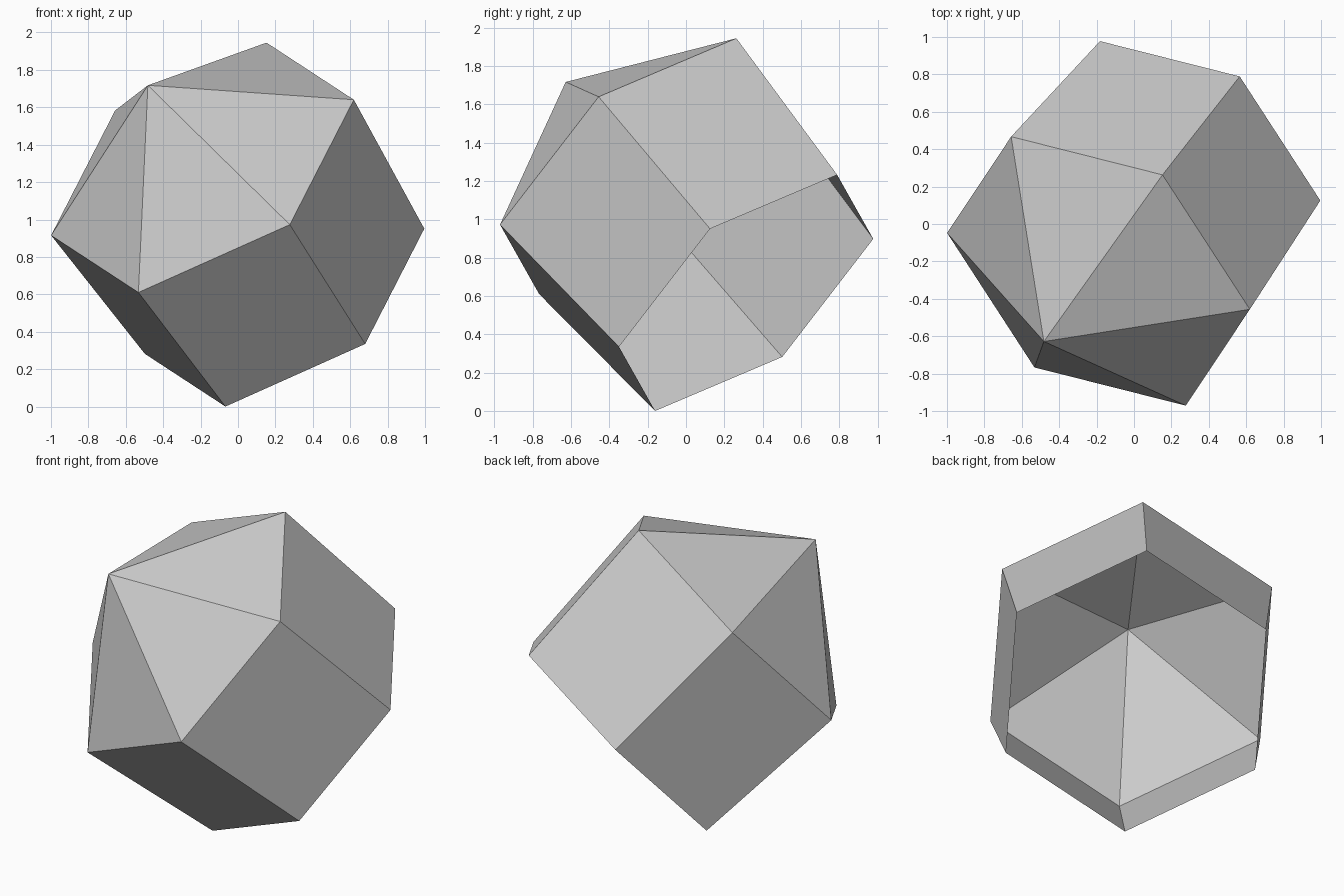
import bpy
import bmesh
import math
from mathutils import Vector, Matrix

cube = bpy.data.objects.get("Cube")
if cube:
    bpy.data.objects.remove(cube, do_unlink=True)

SIDES = 6

# One plain grey for the whole shell
grey = bpy.data.materials.new("plain_grey")
grey.use_nodes = True
colour = (0.6, 0.6, 0.6, 1.0)
grey.diffuse_color = colour
grey.node_tree.nodes["Principled BSDF"].inputs["Base Color"].default_value = colour

# Tilted frame: local z runs from the pointed cap to the open end
axis = Vector((0.45, 0.58, -0.678)).normalized()
first = Vector((0.375, 0.564, 0.735))
first = (first - axis * first.dot(axis)).normalized()
second = axis.cross(first)
frame = Matrix((first, second, axis)).transposed().to_4x4()
frame.translation = Vector((-0.19, -0.252, 1.283))

bm = bmesh.new()


def ring(radius, height):
    """Corners of a regular polygon at a height along the axis."""
    step = math.tau / SIDES
    return [bm.verts.new((radius * math.cos(i * step), radius * math.sin(i * step), height))
            for i in range(SIDES)]


# Pointed cap, shoulder ring and slightly narrower open rim
tip = bm.verts.new((0, 0, -0.648))
shoulder = ring(0.91, 0)
rim = ring(0.84, 0.975)
for i in range(SIDES):
    j = (i + 1) % SIDES
    bm.faces.new((tip, shoulder[j], shoulder[i]))
    bm.faces.new((shoulder[i], shoulder[j], rim[j], rim[i]))

bm.transform(frame)

# Rest the lowest corner on the ground
lowest = min(v.co.z for v in bm.verts)
bmesh.ops.translate(bm, verts=bm.verts, vec=(0, 0, -lowest))

mesh = bpy.data.meshes.new("hexagonal_shell")
bm.to_mesh(mesh)
bm.free()
mesh.materials.append(grey)
shell = bpy.data.objects.new("hexagonal_shell", mesh)
bpy.context.collection.objects.link(shell)
